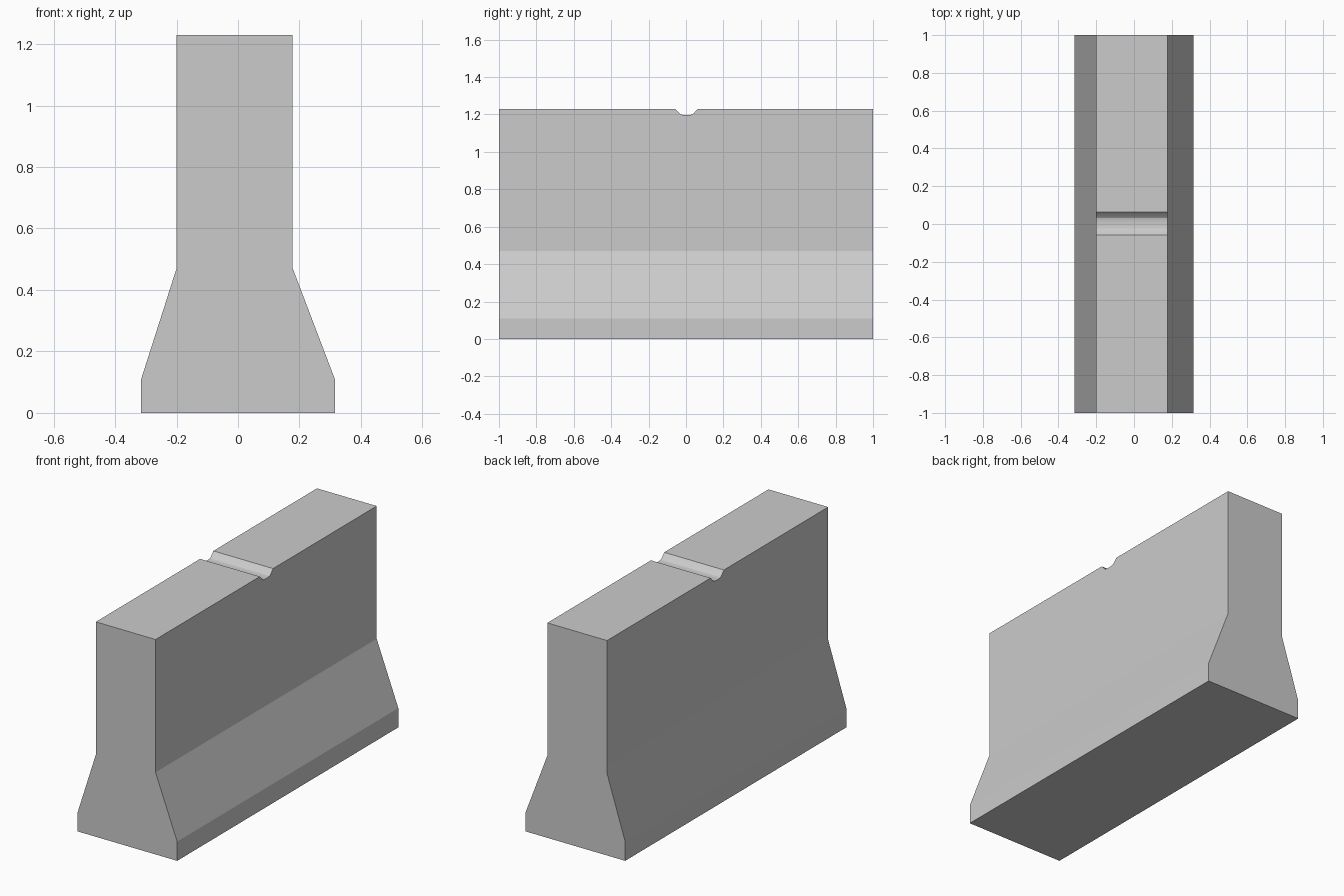
import bpy
import bmesh
import math

cube = bpy.data.objects.get("Cube")
if cube:
    bpy.data.objects.remove(cube, do_unlink=True)

HALF_LENGTH, HEIGHT = 1.0, 1.23
NOTCH_Y, NOTCH_HALF, NOTCH_DEPTH = 0.003, 0.06, 0.033

concrete = bpy.data.materials.new("concrete grey")
concrete.use_nodes = True
grey = (0.6, 0.6, 0.6, 1.0)
concrete.diffuse_color = grey
concrete.node_tree.nodes["Principled BSDF"].inputs["Base Color"].default_value = grey


def section(top):
    """Cross-section of the barrier: plinth, sloping foot and upright wall."""
    return [(-0.315, 0), (0.315, 0), (0.315, 0.11), (0.178, 0.47),
            (0.178, top), (-0.2, top), (-0.2, 0.47), (-0.315, 0.11)]


# Stations along the length, dipping through the rounded drainage notch
STEPS = 16
stations = [(-HALF_LENGTH, HEIGHT)]
for i in range(STEPS + 1):
    t = 2 * i / STEPS - 1
    dip = NOTCH_DEPTH * math.sqrt(max(0, 1 - abs(t) ** 2.5))
    dip = min(dip, NOTCH_DEPTH * 2 * (1 - abs(t)))
    stations.append((NOTCH_Y + NOTCH_HALF * t, HEIGHT - dip))
stations.append((HALF_LENGTH, HEIGHT))

# Barrier body lofted through the stations
bm = bmesh.new()
rings = [[bm.verts.new((x, y, z)) for x, z in section(top)] for y, top in stations]
for a, b in zip(rings, rings[1:]):
    for i in range(len(a)):
        j = (i + 1) % len(a)
        bm.faces.new((a[i], a[j], b[j], b[i]))
bm.faces.new(rings[0])
bm.faces.new(rings[-1])
bmesh.ops.recalc_face_normals(bm, faces=bm.faces)

# Merge the flat strips so only the notch stays divided
bmesh.ops.dissolve_limit(bm, angle_limit=math.radians(0.5),
                         verts=bm.verts, edges=bm.edges)
mesh = bpy.data.meshes.new("concrete_barrier")
bm.to_mesh(mesh)
bm.free()
mesh.materials.append(concrete)
barrier = bpy.data.objects.new("concrete_barrier", mesh)
bpy.context.collection.objects.link(barrier)

# Smooth the notch while keeping the block edges sharp
bpy.ops.object.select_all(action='DESELECT')
barrier.select_set(True)
bpy.context.view_layer.objects.active = barrier
bpy.ops.object.shade_smooth_by_angle(angle=math.radians(18))
